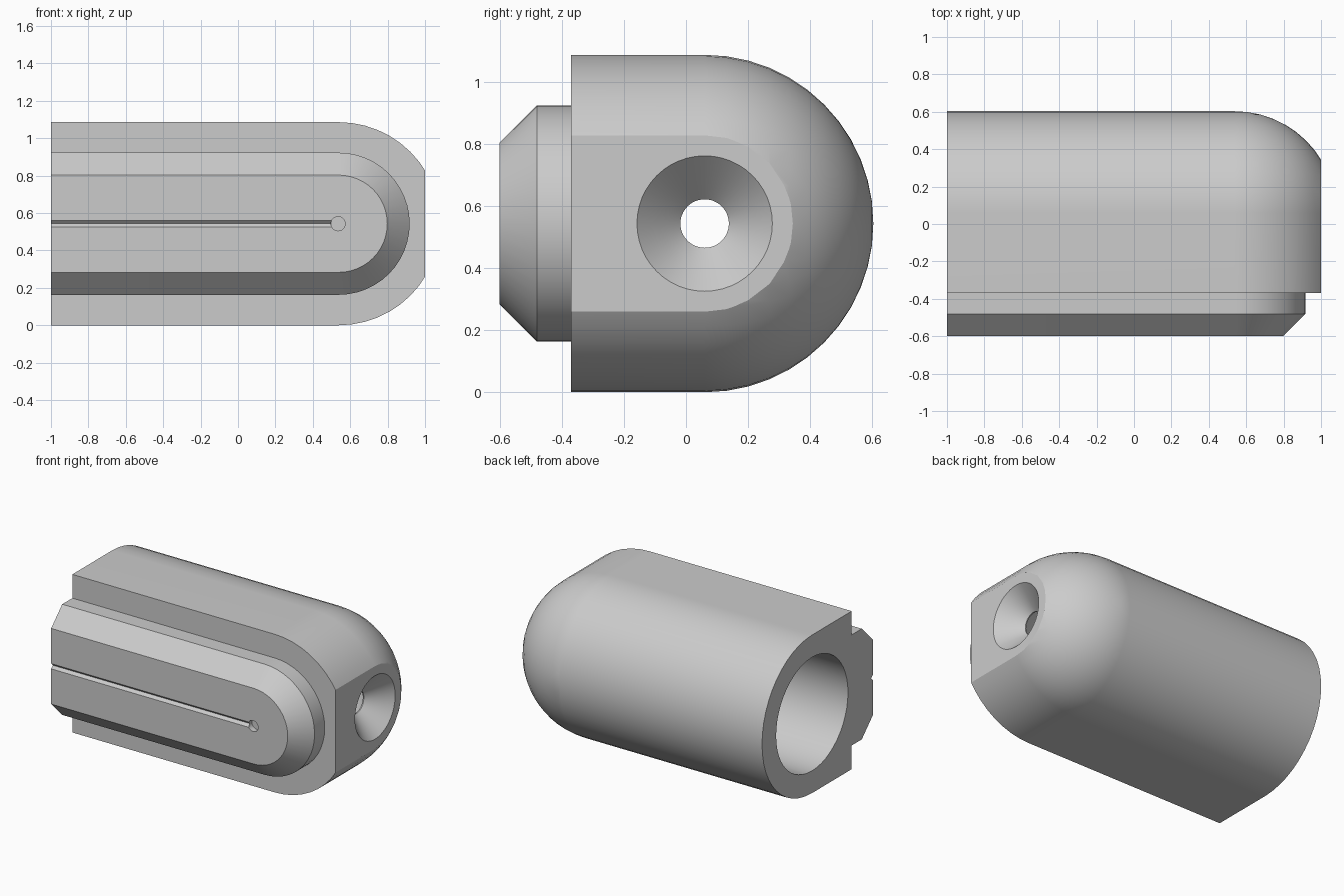
import bpy, bmesh
from math import pi, sin, cos, sqrt
from mathutils import Matrix

cube = bpy.data.objects.get("Cube")
if cube:
    bpy.data.objects.remove(cube)

LEFT, RIGHT = -1.0, 1.0      # ends of the block
CX, CY, CZ = 0.538, 0.06, 0.543   # centre of the rounded end
R = 0.543                    # outer radius
BORE = 0.39
ARC = 24

grey = bpy.data.materials.new("light grey")
grey.use_nodes = True
colour = (0.6, 0.6, 0.6, 1)
grey.diffuse_color = colour
grey.node_tree.nodes["Principled BSDF"].inputs["Base Color"].default_value = colour


def finish(name, bm):
    bmesh.ops.recalc_face_normals(bm, faces=bm.faces[:])
    mesh = bpy.data.meshes.new(name)
    bm.to_mesh(mesh)
    bm.free()
    mesh.materials.append(grey)
    ob = bpy.data.objects.new(name, mesh)
    bpy.context.collection.objects.link(ob)
    return ob


def loft_stadium(name, sections):
    """Half-stadium outlines of (y, radius), joined along y."""
    bm = bmesh.new()
    rings = []
    for y, r in sections:
        pts = [(LEFT, CZ + r)]
        for i in range(ARC + 1):
            a = pi / 2 - pi * i / ARC
            pts.append((CX + r * cos(a), CZ + r * sin(a)))
        pts.append((LEFT, CZ - r))
        rings.append([bm.verts.new((x, y, z)) for x, z in pts])
    for a, b in zip(rings, rings[1:]):
        for i in range(len(a)):
            j = (i + 1) % len(a)
            bm.faces.new((a[i], a[j], b[j], b[i]))
    bm.faces.new(rings[0])
    if sections[-1][1] > 0:
        bm.faces.new(rings[-1])
    bmesh.ops.remove_doubles(bm, verts=bm.verts[:], dist=1e-5)
    # flat cut across the rounded end
    cut = bmesh.ops.bisect_plane(
        bm, geom=bm.verts[:] + bm.edges[:] + bm.faces[:], dist=1e-6,
        plane_co=(RIGHT, 0, 0), plane_no=(1, 0, 0), clear_outer=True)
    edges = [e for e in cut["geom_cut"] if isinstance(e, bmesh.types.BMEdge)]
    if edges:
        bmesh.ops.holes_fill(bm, edges=edges, sides=0)
    return finish(name, bm)


def lathe_x(name, profile, y, sides):
    """Solid of revolution about an axis along x, from (x, radius) points."""
    bm = bmesh.new()
    rings = [[bm.verts.new((x, y + r * cos(2 * pi * i / sides), CZ + r * sin(2 * pi * i / sides)))
              for i in range(sides)] for x, r in profile]
    for a, b in zip(rings, rings[1:]):
        for i in range(sides):
            j = (i + 1) % sides
            bm.faces.new((a[i], a[j], b[j], b[i]))
    bm.faces.new(rings[0])
    bm.faces.new(rings[-1])
    return finish(name, bm)


def carve(target, cutter):
    cutter.hide_render = True
    mod = target.modifiers.new("cut", "BOOLEAN")
    mod.operation = "DIFFERENCE"
    mod.solver = "EXACT"
    mod.object = cutter
    bpy.context.view_layer.objects.active = target
    bpy.ops.object.modifier_apply(modifier=mod.name)
    bpy.data.objects.remove(cutter)


def smooth(ob):
    bpy.ops.object.select_all(action="DESELECT")
    ob.select_set(True)
    bpy.context.view_layer.objects.active = ob
    bpy.ops.object.shade_smooth_by_angle(angle=0.43)
    mod = ob.modifiers.new("even shading", "WEIGHTED_NORMAL")
    mod.keep_sharp = True


# Body: flat front, rounded back and domed end
dome = [(CY + R * sin(pi / 2 * i / 12), R * cos(pi / 2 * i / 12)) for i in range(12)]
body = loft_stadium("body", [(-0.37, R)] + dome + [(CY + R, 0)])

# Bore with a domed bottom, narrow outlet and flared mouth
hole, flare, bore_end = 0.078, 0.142, 0.47
profile = [(LEFT - 0.1, BORE), (bore_end, BORE)]
for i in range(1, 10):
    a = pi / 2 * i / 10
    if BORE * cos(a) > hole:
        profile.append((bore_end + BORE * sin(a), BORE * cos(a)))
profile.append((bore_end + sqrt(BORE ** 2 - hole ** 2), hole))
for i in range(5):
    a = pi / 2 * i / 4
    profile.append((RIGHT + 0.002 - flare * cos(a), hole + flare * (1 - sin(pi / 2 - a))))
profile.append((RIGHT + 0.1, hole + flare))
carve(body, lathe_x("bore_cutter", profile, CY, 48))
smooth(body)

# Raised front rail with a chamfered edge
FRONT = -0.6
rail = loft_stadium("front_rail", [(FRONT, 0.26), (-0.48, 0.38), (-0.36, 0.38)])

# Shallow V groove ending in a round pit
carve(rail, lathe_x("groove_cutter", [(LEFT - 0.1, 0.018), (CX, 0.018)], FRONT, 4))
pit = bmesh.new()
bmesh.ops.create_cone(pit, cap_ends=True, segments=24, radius1=0.038, radius2=0.038, depth=0.08,
                      matrix=Matrix.Translation((CX - 0.003, FRONT, CZ)) @ Matrix.Rotation(pi / 2, 4, "X"))
carve(rail, finish("pit_cutter", pit))
smooth(rail)
